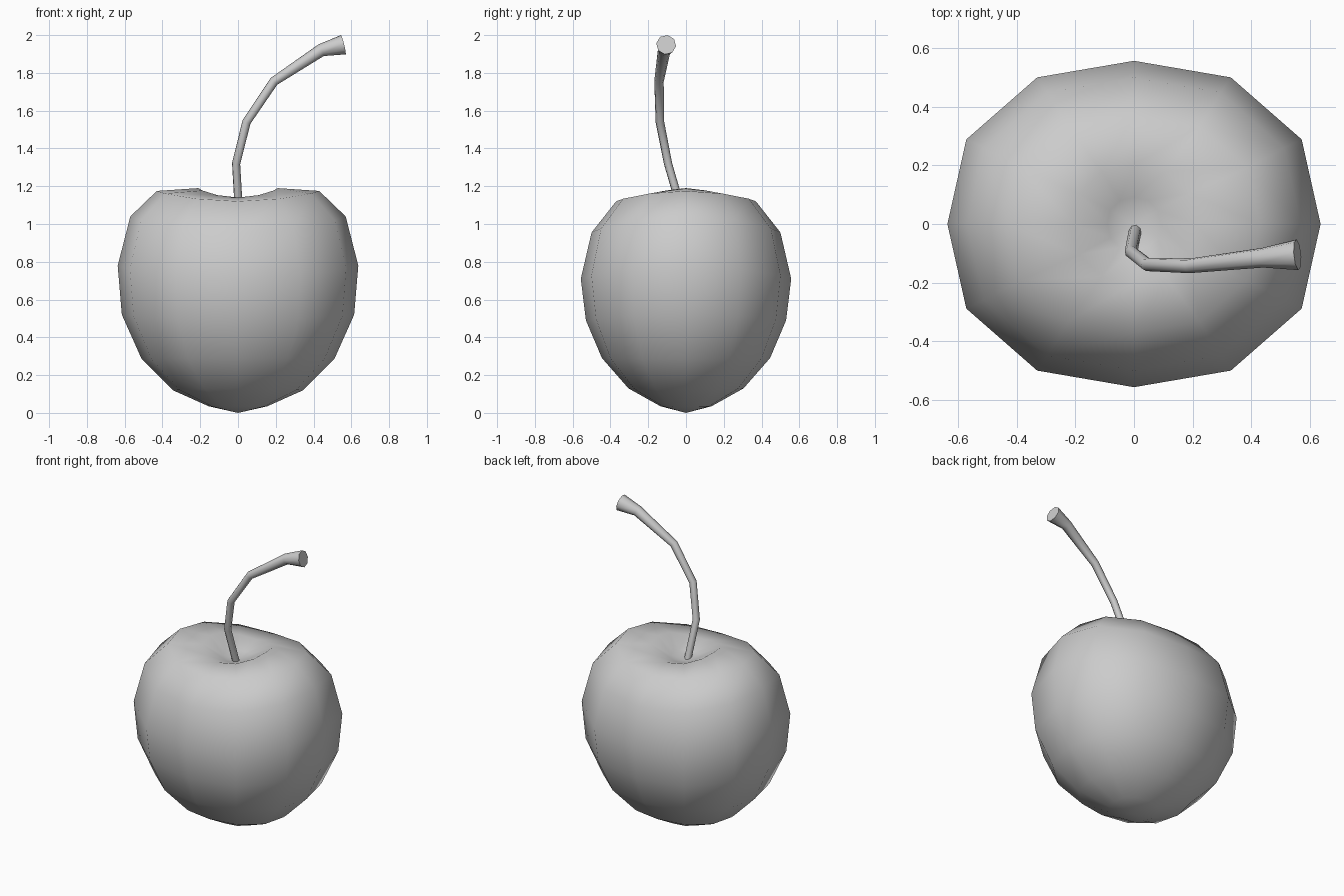
import bpy, bmesh
from math import cos, sin, pi

if "Cube" in bpy.data.objects:
    bpy.data.objects.remove(bpy.data.objects["Cube"])

SIDES = 12


def finish(obj, angle):
    bpy.ops.object.select_all(action='DESELECT')
    obj.select_set(True)
    bpy.context.view_layer.objects.active = obj
    if obj.type == 'CURVE':
        bpy.ops.object.convert(target='MESH')
    bpy.ops.object.shade_smooth_by_angle(angle=angle)


# Fruit: rings of (x radius, y radius, height at the sides, height at front/back)
rings = [
    (0.155, 0.135, 0.035, 0.035),
    (0.345, 0.305, 0.12, 0.13),
    (0.51, 0.445, 0.285, 0.29),
    (0.615, 0.53, 0.52, 0.49),
    (0.637, 0.557, 0.78, 0.71),
    (0.57, 0.50, 1.04, 0.955),
    (0.43, 0.37, 1.175, 1.12),
    (0.21, 0.20, 1.19, 1.14),
    (0.09, 0.09, 1.115, 1.10),
]
bm = bmesh.new()
loops = []
for rx, ry, zx, zy in rings:
    loop = []
    for i in range(SIDES):
        a = 2 * pi * i / SIDES
        k = 1 + 0.025 * (1 - cos(4 * a))      # slightly squared outline
        z = zx * cos(a) ** 2 + zy * sin(a) ** 2
        loop.append(bm.verts.new((rx * k * cos(a), ry * k * sin(a), z)))
    loops.append(loop)
bottom = bm.verts.new((0, 0, 0))
dimple = bm.verts.new((0, 0, 1.08))
for i in range(SIDES):
    j = (i + 1) % SIDES
    bm.faces.new((bottom, loops[0][j], loops[0][i]))
    bm.faces.new((dimple, loops[-1][i], loops[-1][j]))
    for lo, hi in zip(loops, loops[1:]):
        bm.faces.new((lo[i], lo[j], hi[j], hi[i]))
bmesh.ops.recalc_face_normals(bm, faces=bm.faces)
mesh = bpy.data.meshes.new("fruit")
bm.to_mesh(mesh)
bm.free()
fruit = bpy.data.objects.new("fruit", mesh)
bpy.context.collection.objects.link(fruit)
finish(fruit, pi)

# Stem: bent eight-sided tube flaring at the tip (x, y, z, radius)
path = [
    (0.005, -0.02, 1.06, 0.022),
    (-0.01, -0.095, 1.32, 0.022),
    (0.045, -0.138, 1.54, 0.023),
    (0.19, -0.143, 1.755, 0.025),
    (0.44, -0.115, 1.92, 0.034),
    (0.558, -0.105, 1.949, 0.053),
]
curve = bpy.data.curves.new("stem", 'CURVE')
curve.dimensions = '3D'
curve.bevel_depth = 1.0
curve.bevel_resolution = 2
curve.use_fill_caps = True
spline = curve.splines.new('POLY')
spline.points.add(len(path) - 1)
for p, (x, y, z, r) in zip(spline.points, path):
    p.co = (x, y, z, 1)
    p.radius = r
stem = bpy.data.objects.new("stem", curve)
bpy.context.collection.objects.link(stem)
finish(stem, pi / 3)
